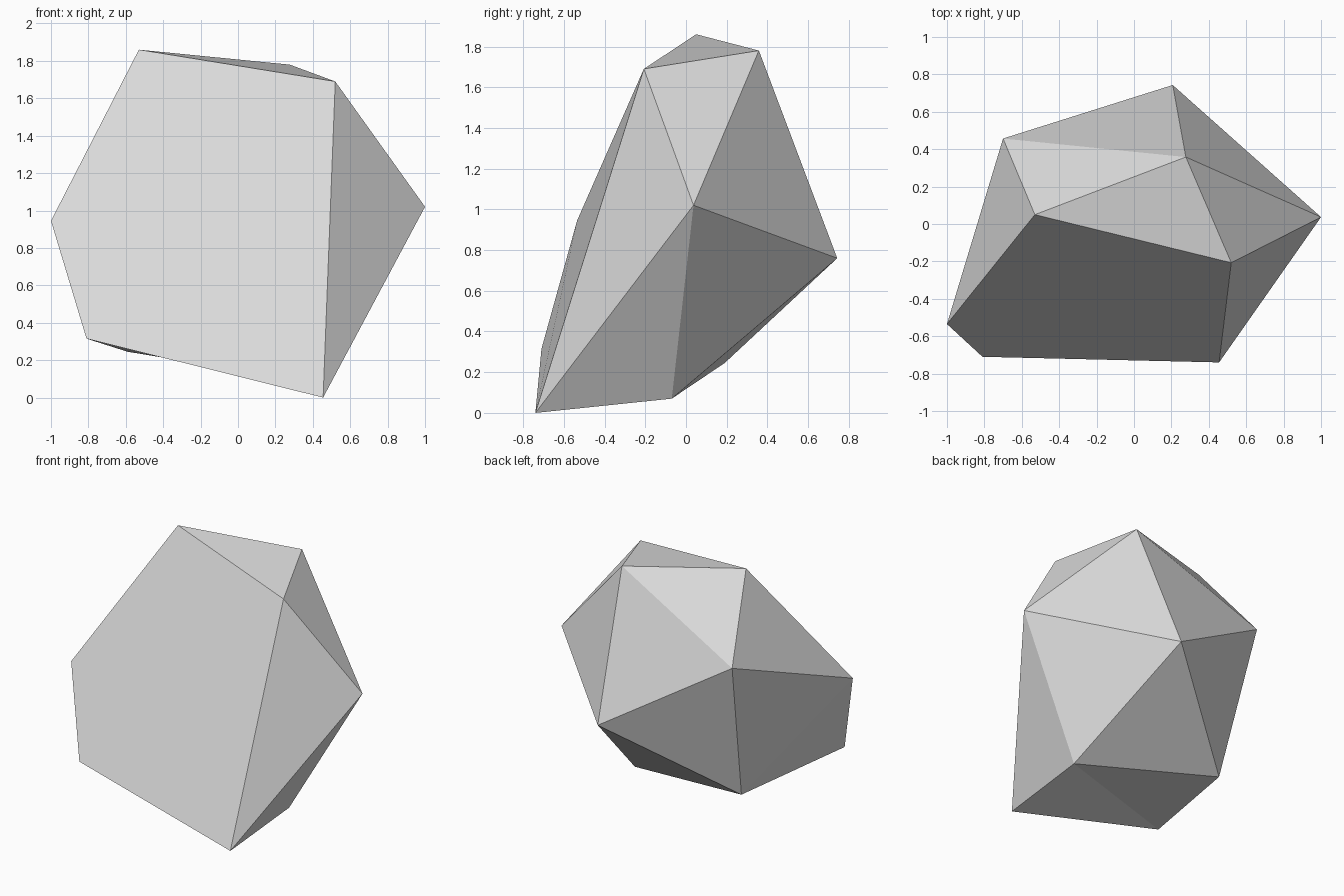
import bpy, bmesh

if "Cube" in bpy.data.objects:
    bpy.data.objects.remove(bpy.data.objects["Cube"])

# Low-poly boulder: a distorted icosahedron lying along y, with its front cap cut to one large face
front = [(-0.53, 0.05, 1.86), (-1.0, -0.535, 0.945), (-0.81, -0.71, 0.315),
         (0.455, -0.74, 0.0), (0.52, -0.207, 1.69)]
# Each back-ring point sits between front points i and i + 1
back = [(-0.70, 0.457, 1.317), (-0.59, 0.19, 0.245), (0.47, -0.07, 0.07),
        (1.0, 0.037, 1.02), (0.277, 0.358, 1.78)]
tip = (0.207, 0.743, 0.76)

bm = bmesh.new()
f = [bm.verts.new(p) for p in front]
b = [bm.verts.new(p) for p in back]
t = bm.verts.new(tip)

# Front face, zigzag belt and rear fan
bm.faces.new(f)
for i in range(5):
    j = (i + 1) % 5
    bm.faces.new((f[j], f[i], b[i]))
    bm.faces.new((f[j], b[i], b[j]))
    bm.faces.new((b[j], b[i], t))
bm.normal_update()

mesh = bpy.data.meshes.new("boulder")
bm.to_mesh(mesh)
bm.free()

# Plain grey stone
stone = bpy.data.materials.new("grey stone")
stone.diffuse_color = (0.72, 0.72, 0.72, 1.0)
stone.use_nodes = True
stone.node_tree.nodes["Principled BSDF"].inputs["Base Color"].default_value = stone.diffuse_color
mesh.materials.append(stone)

boulder = bpy.data.objects.new("boulder", mesh)
bpy.context.collection.objects.link(boulder)
